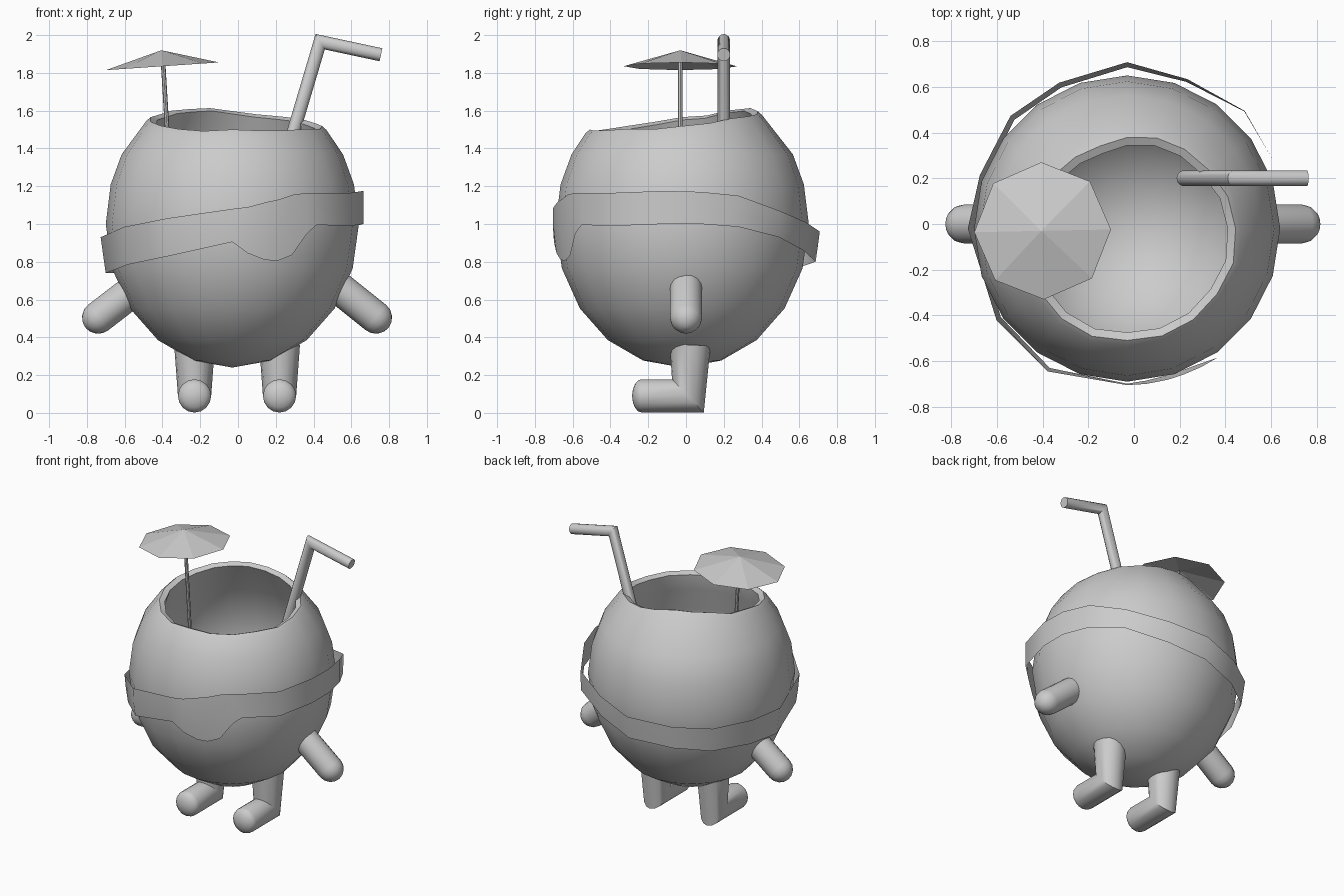
import bpy, bmesh, math, random
from mathutils import Vector, Matrix

if "Cube" in bpy.data.objects:
    bpy.data.objects.remove(bpy.data.objects["Cube"])

random.seed(4)
GREY = bpy.data.materials.new("light_grey")
GREY.diffuse_color = (0.6, 0.6, 0.6, 1)
GREY.use_nodes = True
GREY.node_tree.nodes["Principled BSDF"].inputs["Base Color"].default_value = GREY.diffuse_color
CX, CY, CZ = -0.03, -0.02, 1.0      # middle of the shell
RX, RZ = 0.67, 0.76                 # shell radius and half height


def finish(name, bm, angle=40, normals=True):
    if normals:
        bmesh.ops.recalc_face_normals(bm, faces=bm.faces)
    me = bpy.data.meshes.new(name)
    bm.to_mesh(me)
    bm.free()
    me.materials.append(GREY)
    ob = bpy.data.objects.new(name, me)
    bpy.context.collection.objects.link(ob)
    if angle:
        bpy.ops.object.select_all(action='DESELECT')
        ob.select_set(True)
        bpy.context.view_layer.objects.active = ob
        bpy.ops.object.shade_smooth_by_angle(angle=math.radians(angle))
    return ob


def bridge(bm, a, b, closed=True):
    n = len(a)
    for i in range(n if closed else n - 1):
        j = (i + 1) % n
        bm.faces.new((a[i], a[j], b[j], b[i]))


def tube(name, path, radii, side, n=16, angle=40):
    """Round tube along a flat path with mitred bends; side is normal to the path."""
    pts = [Vector(p) for p in path]
    side = Vector(side)
    bm = bmesh.new()
    rings = []
    for i, (c, r) in enumerate(zip(pts, radii)):
        t1 = (c - pts[i - 1]).normalized() if i else (pts[1] - c).normalized()
        t2 = (pts[i + 1] - c).normalized() if i < len(pts) - 1 else t1
        nrm = (t1 + t2).normalized()
        u = t1.cross(side)
        ring = []
        for k in range(n):
            a = 2 * math.pi * k / n
            p = (u * math.cos(a) + side * math.sin(a)) * r
            p -= t1 * (p.dot(nrm) / t1.dot(nrm))
            ring.append(bm.verts.new(c + p))
        rings.append(ring)
    for a, b in zip(rings, rings[1:]):
        bridge(bm, a, b)
    bm.faces.new(rings[0])
    bm.faces.new(rings[-1])
    return finish(name, bm, angle)


def dome(path, r, depth):
    """Extend a path by a rounded end, giving points and radii."""
    pts = [Vector(p) for p in path]
    d = (pts[-1] - pts[-2]).normalized()
    end, radii = pts[-1].copy(), [r] * len(pts)
    for deg in (22, 45, 67, 85):
        a = math.radians(deg)
        pts.append(end + d * depth * math.sin(a))
        radii.append(r * math.cos(a))
    return pts, radii


# Hollow shell with an uneven, tilted rim
def shell():
    n = 20
    angs = [2 * math.pi * k / n for k in range(n)]
    bm = bmesh.new()

    def ring(rs, zs):
        return [bm.verts.new((CX + r * math.cos(a), CY + r * math.sin(a), z))
                for a, r, z in zip(angs, rs, zs)]

    def lat(rx, rz, deg):
        t = math.radians(deg)
        return ring([rx * math.cos(t)] * n, [CZ + rz * math.sin(t)] * n)

    rim_z = [1.545 + 0.055 * math.sin(a) - 0.02 * math.cos(a)
             + random.uniform(-0.012, 0.012) for a in angs]
    rim_r = [RX * math.sqrt(1 - ((z - CZ) / RZ) ** 2) for z in rim_z]
    rings = [lat(RX, RZ, d) for d in (-72, -54, -36, -18, 0, 16, 29)]
    rings.append(ring([r + 0.008 for r in rim_r], [z - 0.02 for z in rim_z]))
    rings.append(ring([r - 0.015 for r in rim_r], rim_z))
    rings.append(ring([r - 0.05 for r in rim_r], [z - 0.015 for z in rim_z]))
    rings += [lat(0.57, 0.66, d) for d in (34, 18, 0, -18, -36, -54, -72)]
    for a, b in zip(rings, rings[1:]):
        bridge(bm, a, b)
    for r, z in ((rings[0], CZ - RZ), (rings[-1], CZ - 0.66)):
        tip = bm.verts.new((CX, CY, z))
        for k in range(n):
            bm.faces.new((r[k], r[(k + 1) % n], tip))
    finish("shell", bm, 60)


# Cloth band: angle, radius, top height, bottom height
BAND = [(-180, .70, .93, .74), (-145, .698, .985, .785), (-119, .715, 1.03, .83),
        (-90, .685, 1.08, .905), (-83, .685, 1.09, .845), (-75, .685, 1.115, .81),
        (-69, .685, 1.13, .805), (-62, .687, 1.155, .835), (-55, .69, 1.165, .95),
        (-50, .695, 1.165, .995), (-30, .722, 1.165, .99), (-8, .70, 1.175, 1.0),
        (8, .70, 1.17, 1.0), (25, .705, 1.15, .985), (45, .728, 1.07, .93),
        (68, .705, 1.01, .86), (90, .728, .96, .80), (115, .707, .93, .77),
        (136, .714, .92, .75), (160, .69, .92, .74)]


def band():
    bm = bmesh.new()
    rows = []
    for f in (0, 0.5, 1):
        row = []
        for deg, r, top, bot in BAND:
            z = bot + (top - bot) * f
            rr = r * (1 - 0.2 * max(0, 0.95 - z))
            a = math.radians(deg)
            row.append(bm.verts.new((CX + rr * math.cos(a), CY + rr * math.sin(a), z)))
        rows.append(row)
    for a, b in zip(rows, rows[1:]):
        bridge(bm, a, b)
    finish("waist_band", bm, 40)


# Eight-sided parasol canopy, slightly tilted
def canopy():
    bm = bmesh.new()
    tilt = Matrix.Rotation(math.radians(-3.9), 3, 'Y')
    base = Vector((-0.40, -0.03, 1.835))
    tip = bm.verts.new(base + tilt @ Vector((0, 0, 0.085)))
    rim = [bm.verts.new(base + tilt @ Vector((0.3 * math.cos(k * math.pi / 4 + .02),
                                              0.3 * math.sin(k * math.pi / 4 + .02), 0)))
           for k in range(8)]
    for k in range(8):
        bm.faces.new((rim[k], rim[(k + 1) % 8], tip))
    finish("parasol_canopy", bm, 0, False)


shell()
band()
canopy()
tube("parasol_stick", [(-0.355, -0.03, 1.2), (-0.36, -0.03, 1.25), (-0.40, -0.03, 1.91)],
     [0.002, 0.012, 0.012], (0, 1, 0), 8)
tube("drinking_straw", [(0.22, 0.2, 1.24), (0.435, 0.2, 1.965), (0.757, 0.2, 1.896)],
     [0.035] * 3, (0, 1, 0), 14)

# Arms and legs, one per side
for s, side in ((-1, "left"), (1, "right")):
    x = 0.01 * (s < 0)
    pts, rad = dome([(s * 0.48, 0, 0.705), (s * (0.73 + x), 0, 0.505)], 0.086, 0.086)
    tube(side + "_arm", pts, rad, (0, 1, 0))
    lx = -0.23 if s < 0 else 0.22
    pts, rad = dome([(lx, 0.022, 0.36), (lx, 0.01, 0.09), (lx, -0.235, 0.09)], 0.088, 0.05)
    rad[0] = 0.108
    tube(side + "_leg", pts, rad, (1, 0, 0))
